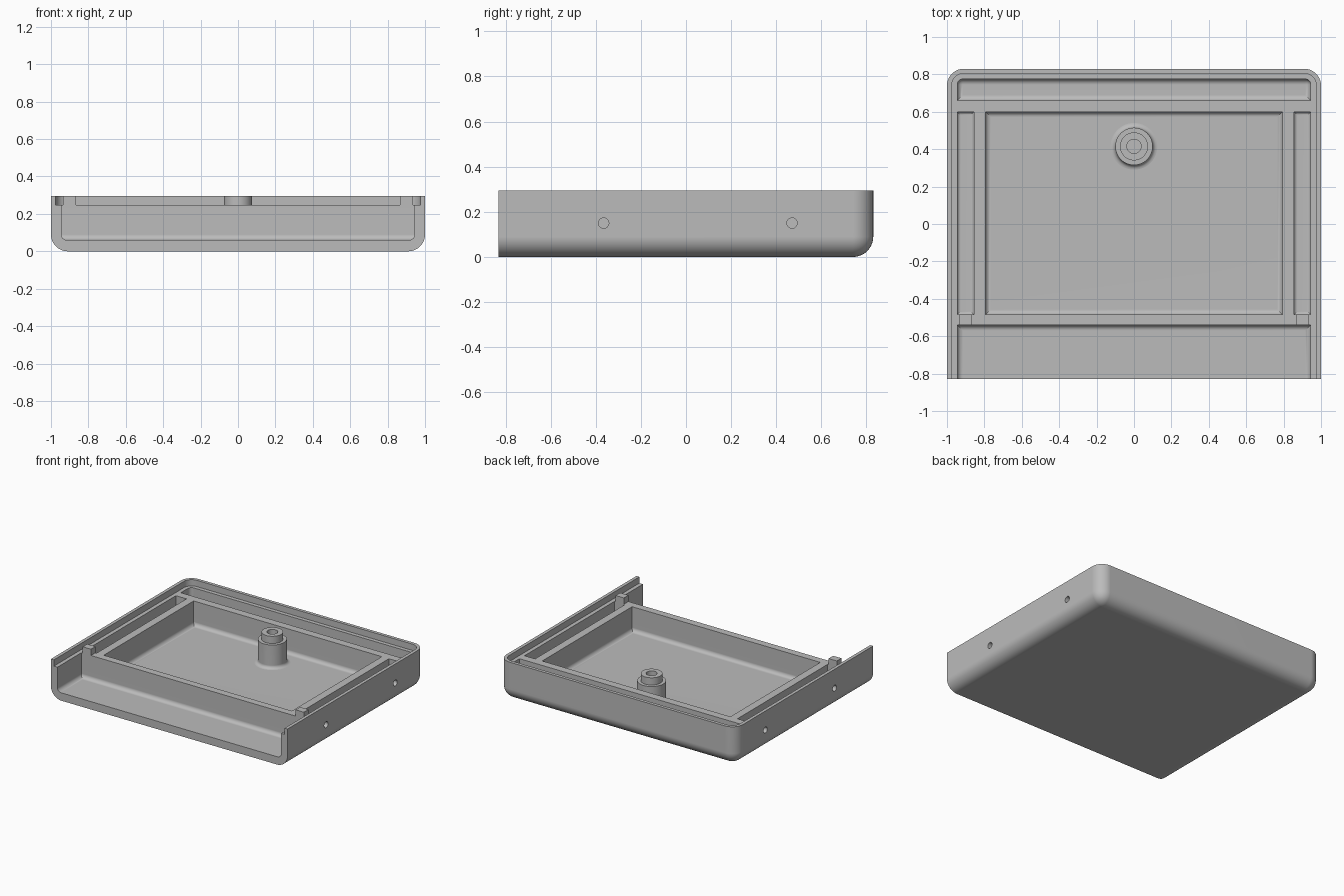
import bpy, bmesh, math
from mathutils import Vector

cube = bpy.data.objects.get("Cube")
if cube:
    bpy.data.objects.remove(cube, do_unlink=True)

grey = bpy.data.materials.new("plain_grey")
grey.use_nodes = True
colour = (0.5, 0.5, 0.5, 1)
grey.diffuse_color = colour
grey.node_tree.nodes["Principled BSDF"].inputs["Base Color"].default_value = colour


def finish(name, bm):
    bmesh.ops.recalc_face_normals(bm, faces=bm.faces[:])
    mesh = bpy.data.meshes.new(name)
    bm.to_mesh(mesh)
    bm.free()
    mesh.materials.append(grey)
    ob = bpy.data.objects.new(name, mesh)
    bpy.context.collection.objects.link(ob)
    return ob


def block(name, x, y, z, radius=0, bottom="", uprights=False, segments=6):
    """Box from ranges; bottom lists rounded floor edges (l, r, f, b)."""
    bm = bmesh.new()
    bmesh.ops.create_cube(bm, size=1)
    lo, hi = Vector((x[0], y[0], z[0])), Vector((x[1], y[1], z[1]))
    for v in bm.verts:
        v.co = Vector([lo[i] if v.co[i] < 0 else hi[i] for i in range(3)])
    sides = {"l": (0, lo.x), "r": (0, hi.x), "f": (1, lo.y), "b": (1, hi.y)}

    def chosen(e):
        p, q = e.verts[0].co, e.verts[1].co
        if abs(p.z - q.z) > 1e-5:
            return uprights and abs(p.y - hi.y) < 1e-5
        mid = (p + q) / 2
        return abs(mid.z - lo.z) < 1e-5 and any(
            abs(mid[sides[s][0]] - sides[s][1]) < 1e-5 for s in bottom)

    edges = [e for e in bm.edges if chosen(e)]
    if edges:
        bmesh.ops.bevel(bm, geom=edges, offset=radius, segments=segments,
                        affect='EDGES', profile=0.5)
    return finish(name, bm)


def lathe(name, profile, centre, steps=48):
    bm = bmesh.new()
    verts = [bm.verts.new((r, 0, z)) for r, z in profile]
    edges = [bm.edges.new(pair) for pair in zip(verts, verts[1:])]
    bmesh.ops.spin(bm, geom=verts + edges, cent=(0, 0, 0), axis=(0, 0, 1),
                   angle=math.tau, steps=steps)
    bmesh.ops.remove_doubles(bm, verts=bm.verts[:], dist=1e-5)
    bmesh.ops.translate(bm, verts=bm.verts[:], vec=centre)
    return finish(name, bm)


def smooth(ob):
    bpy.ops.object.select_all(action='DESELECT')
    ob.select_set(True)
    bpy.context.view_layer.objects.active = ob
    bpy.ops.object.shade_smooth_by_angle(angle=math.radians(30))
    ob.modifiers.new("even_normals", 'WEIGHTED_NORMAL').keep_sharp = True


FLOOR, RIM, TOP = 0.06, 0.247, 0.295

# Outer shell: rounded everywhere except the open front and the top
tray = block("tray", (-1, 1), (-0.83, 0.83), (0, TOP), 0.09, "lrb", True, 10)

# Lip step, front bay and pockets
cutters = [
    block("lip_cutter", (-0.975, 0.975), (-1, 0.805), (RIM, 0.5), 0.065, "", True, 10),
    block("front_bay_cutter", (-0.945, 0.945), (-1, -0.54), (FLOOR, 0.4), 0.03, "lrb"),
    block("main_pocket_cutter", (-0.795, 0.795), (-0.485, 0.6), (FLOOR, 0.4), 0.03, "lrfb"),
    block("back_pocket_cutter", (-0.945, 0.945), (0.66, 0.775), (FLOOR, 0.4), 0.03, "lrfb", True),
]
for side in (-1, 1):
    cutters.append(block("side_pocket_cutter", sorted((side * 0.855, side * 0.945)),
                         (-0.485, 0.6), (FLOOR, 0.4), 0.02, "lrfb"))

# Round holes through the side walls
for side in (-1, 1):
    for y in (-0.365, 0.47):
        bm = bmesh.new()
        bmesh.ops.create_cone(bm, cap_ends=True, segments=24, radius1=0.023,
                              radius2=0.023, depth=0.14)
        hole = finish("side_hole_cutter", bm)
        hole.rotation_euler.y = math.pi / 2
        hole.location = (side * 0.98, y, 0.15)
        cutters.append(hole)

for cutter in cutters:
    cutter.hide_render = True
    mod = tray.modifiers.new("cut", 'BOOLEAN')
    mod.operation, mod.solver, mod.object = 'DIFFERENCE', 'EXACT', cutter
bpy.context.view_layer.update()
cut_mesh = bpy.data.meshes.new_from_object(
    tray.evaluated_get(bpy.context.evaluated_depsgraph_get()))
tray.modifiers.clear()
tray.data = cut_mesh
for cutter in cutters:
    bpy.data.objects.remove(cutter, do_unlink=True)
smooth(tray)

# Screw post with flared foot, stepped top and blind hole
foot = [(0.125 - 0.025 * math.sin(a), FLOOR + 0.025 * (1 - math.cos(a)))
        for a in [i * math.pi / 10 for i in range(6)]]
post = lathe("screw_post", foot + [(0.1, 0.24), (0.075, 0.24), (0.075, TOP),
             (0.038, TOP), (0.038, 0.1), (0, 0.1)], (0, 0.415, 0))
smooth(post)

# Small upright stops at the ends of the front rail
for side, name in ((-1, "right_stop"), (1, "left_stop")):
    block(name, sorted((side * 0.865, side * 0.935)), (-0.54, -0.485), (RIM - 0.02, TOP))
